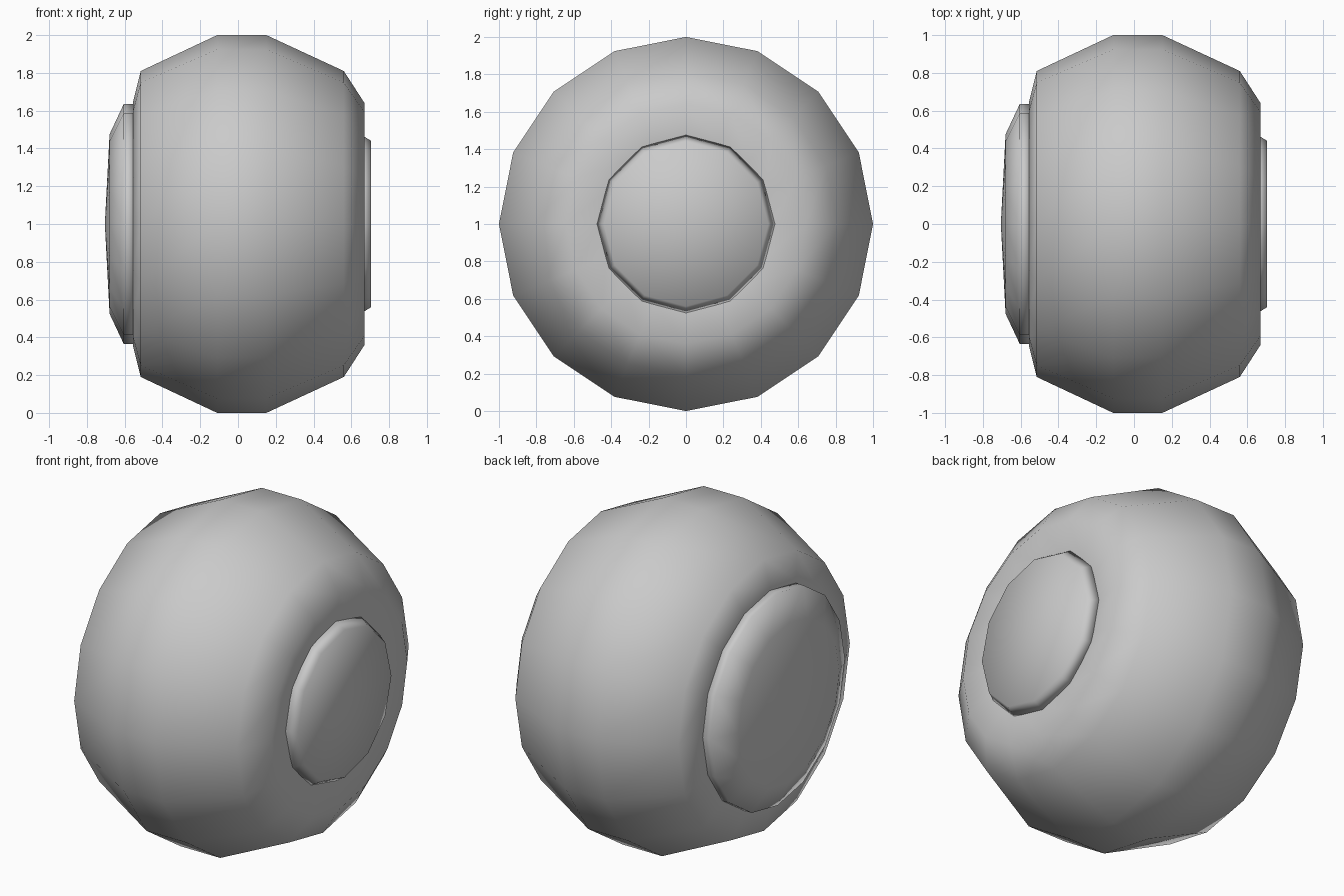
import bpy, bmesh
from math import sin, cos, pi

cube = bpy.data.objects.get("Cube")
if cube:
    bpy.data.objects.remove(cube)

grey = bpy.data.materials.new("plain_grey")
grey.use_nodes = True
colour = (0.59, 0.59, 0.59, 1)
grey.diffuse_color = colour
grey.node_tree.nodes["Principled BSDF"].inputs["Base Color"].default_value = colour


def lathe(name, profile, sides):
    """Revolve (x, radius) points about the x axis; radius 0 makes a pole."""
    bm = bmesh.new()
    rings = []
    for x, r in profile:
        count = sides if r > 0 else 1
        rings.append([bm.verts.new((x, r * sin(2 * pi * i / sides),
                                    r * cos(2 * pi * i / sides)))
                      for i in range(count)])
    for a, b in zip(rings, rings[1:]):
        for i in range(sides):
            j = (i + 1) % sides
            corners = [a[i % len(a)], a[j % len(a)], b[j % len(b)], b[i % len(b)]]
            bm.faces.new(list(dict.fromkeys(corners)))
    bmesh.ops.recalc_face_normals(bm, faces=bm.faces)
    for face in bm.faces:
        face.smooth = True
    mesh = bpy.data.meshes.new(name)
    bm.to_mesh(mesh)
    bm.free()
    mesh.materials.append(grey)
    obj = bpy.data.objects.new(name, mesh)
    obj.location.z = 1
    bpy.context.collection.objects.link(obj)
    return obj


# Barrel-shaped body with a slightly dished face on the +x end
lathe("wheel_body", [(-0.55, 0), (-0.555, 0.65), (-0.515, 0.81), (-0.11, 1),
                     (0.15, 1), (0.56, 0.81), (0.67, 0.64), (0.645, 0.46),
                     (0.64, 0)], 16)

# Wide shallow domed cap on the -x end
lathe("domed_cap", [(-0.54, 0), (-0.55, 0.635), (-0.605, 0.635),
                    (-0.68, 0.475), (-0.705, 0)], 16)

# Small flat hub on the +x end
lathe("hub_disc", [(0.62, 0), (0.64, 0.48), (0.705, 0.44), (0.705, 0)], 12)
